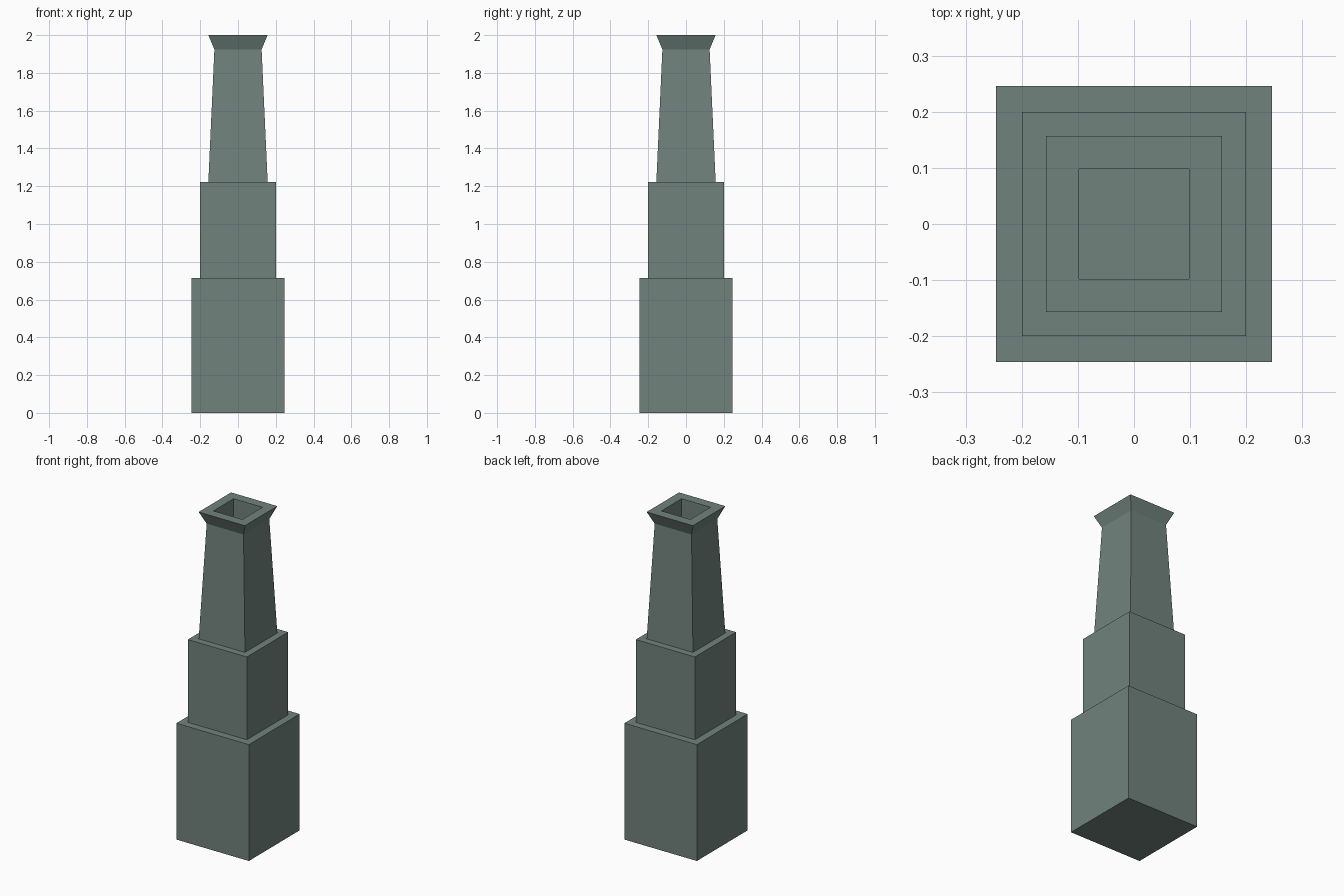
import bpy
import bmesh

cube = bpy.data.objects.get("Cube")
if cube:
    bpy.data.objects.remove(cube, do_unlink=True)

COLOR = (0.165, 0.225, 0.205, 1.0)
stone = bpy.data.materials.new("grey_green_stone")
stone.use_nodes = True
stone.diffuse_color = COLOR
bsdf = next(n for n in stone.node_tree.nodes if n.type == 'BSDF_PRINCIPLED')
bsdf.inputs["Base Color"].default_value = COLOR
bsdf.inputs["Roughness"].default_value = 0.9


def square_loft(name, profile):
    """Join square rings of (half width, height) and close both ends."""
    bm = bmesh.new()
    rings = [[bm.verts.new((sx * half, sy * half, z))
              for sx, sy in ((-1, -1), (1, -1), (1, 1), (-1, 1))]
             for half, z in profile]
    for low, high in zip(rings, rings[1:]):
        for i in range(4):
            j = (i + 1) % 4
            bm.faces.new((low[i], low[j], high[j], high[i]))
    bm.faces.new(rings[0][::-1])
    bm.faces.new(rings[-1])
    bmesh.ops.recalc_face_normals(bm, faces=bm.faces)
    mesh = bpy.data.meshes.new(name)
    bm.to_mesh(mesh)
    bm.free()
    mesh.materials.append(stone)
    obj = bpy.data.objects.new(name, mesh)
    bpy.context.collection.objects.link(obj)
    return obj


# Two stacked blocks
square_loft("base_block", [(0.246, 0), (0.246, 0.714)])
square_loft("middle_block", [(0.2, 0.714), (0.2, 1.222)])

# Tapered shaft, flared rim and the flue opening sunk into the top
square_loft("chimney_shaft", [(0.157, 1.222), (0.125, 1.925), (0.157, 2.0),
                              (0.098, 2.0), (0.098, 1.6)])
